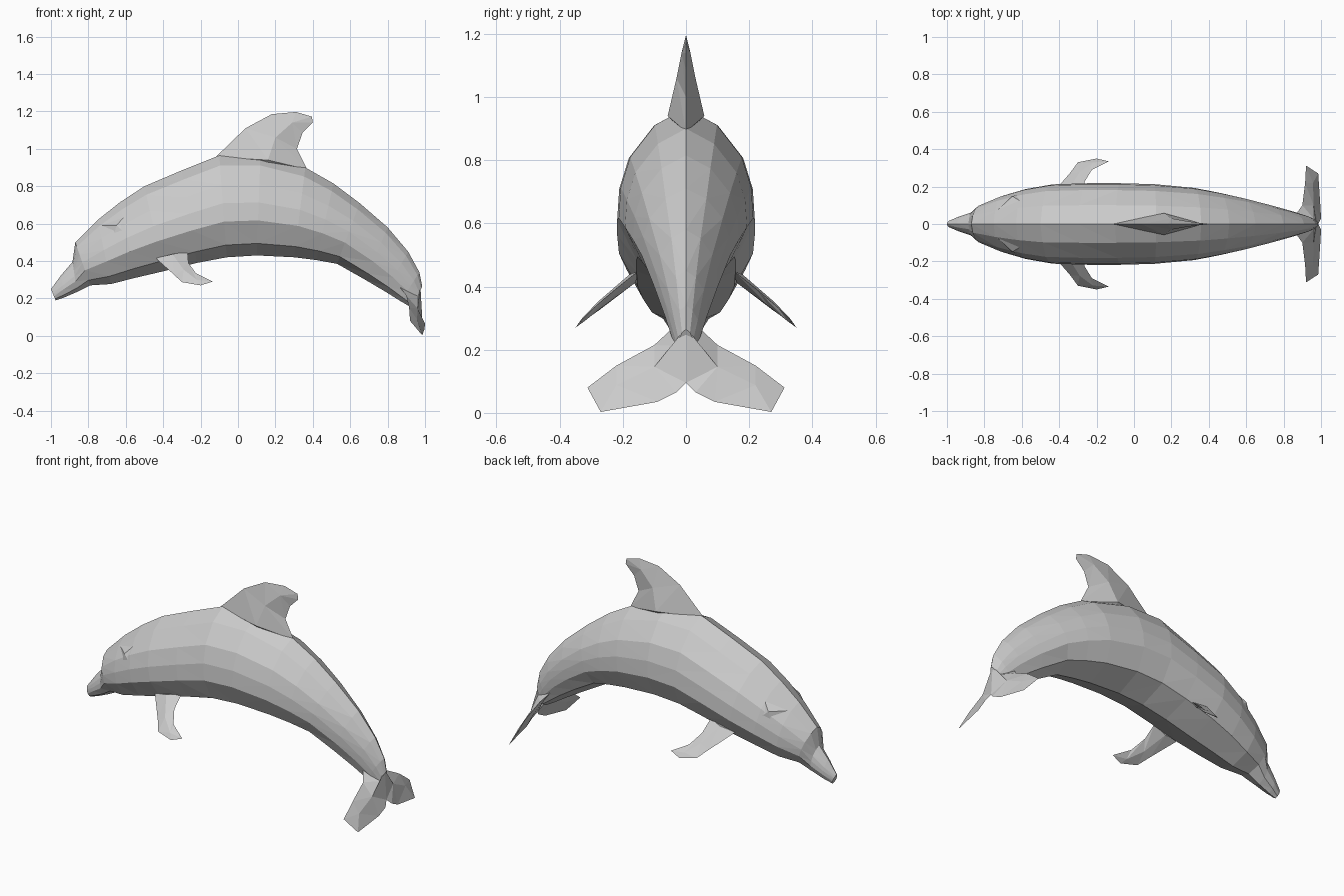
import bpy, bmesh
from mathutils import Vector
from mathutils.bvhtree import BVHTree

if "Cube" in bpy.data.objects:
    bpy.data.objects.remove(bpy.data.objects["Cube"])

grey = bpy.data.materials.new("dolphin grey")
grey.diffuse_color = (0.6, 0.6, 0.6, 1)
grey.use_nodes = True
grey.node_tree.nodes["Principled BSDF"].inputs["Base Color"].default_value = grey.diffuse_color


def finish(name, bm, mirror=False):
    """Flat-shaded object, optionally mirrored across the y = 0 plane."""
    bmesh.ops.recalc_face_normals(bm, faces=bm.faces)
    if mirror:
        copy = bmesh.ops.duplicate(bm, geom=bm.verts[:] + bm.edges[:] + bm.faces[:])["geom"]
        for g in copy:
            if isinstance(g, bmesh.types.BMVert):
                g.co.y *= -1
        bmesh.ops.reverse_faces(bm, faces=[g for g in copy if isinstance(g, bmesh.types.BMFace)])
    me = bpy.data.meshes.new(name)
    bm.to_mesh(me)
    bm.free()
    me.materials.append(grey)
    bpy.context.collection.objects.link(bpy.data.objects.new(name, me))


def blade(name, rim, ridge, offset, mirror):
    """Thin lens: a rim loop joined to a raised ridge line on each side.
    ridge: (point, thickness); each rim edge fans to its nearest ridge point."""
    bm = bmesh.new()
    edge = [bm.verts.new(p) for p in rim]
    n = len(edge)
    off = Vector(offset).normalized()
    for side in (1, -1):
        mid = [bm.verts.new(Vector(p) + off * (t * side)) for p, t in ridge]
        near = [min(mid, key=lambda m: (m.co - e.co).length) for e in edge]
        for i in range(n):
            a, b, p, q = edge[i], edge[(i + 1) % n], near[i], near[(i + 1) % n]
            bm.faces.new((a, b, p))
            i0, i1 = mid.index(p), mid.index(q)
            step = 1 if i1 > i0 else -1
            for k in range(i0, i1, step):
                bm.faces.new((b, mid[k + step], mid[k]))
    finish(name, bm, mirror)


# body: stations of back x, back z, belly x, belly z, half width
stations = [
    (-1.0, .25, -.975, .19, .018), (-.945, .325, -.93, .205, .04),
    (-.885, .395, -.86, .235, .062), (-.87, .50, -.79, .27, .10),
    (-.75, .62, -.68, .277, .15), (-.63, .715, -.55, .31, .187),
    (-.5, .80, -.4, .345, .212), (-.3, .885, -.22, .39, .218),
    (-.1, .965, -.06, .42, .218), (.12, .965, .1, .43, .213),
    (.36, .90, .3, .42, .193), (.51, .815, .42, .405, .168),
    (.65, .71, .53, .385, .14), (.8, .58, .68, .30, .10),
    (.91, .45, .79, .235, .068), (.97, .34, .87, .185, .045),
    (.985, .265, .93, .15, .028)]
# cross-section: fraction from back to belly, fraction of half width
section = [(0, 0), (.1, .46), (.29, .83), (.47, .97), (.65, 1), (.88, .72), (1, 0)]
loop = section + [(t, -w) for t, w in section[-2:0:-1]]
bm = bmesh.new()
rings = [[bm.verts.new((tx + (bx - tx) * t, w * hw, tz + (bz - tz) * t)) for t, w in loop]
         for tx, tz, bx, bz, hw in stations]
for r, s in zip(rings, rings[1:]):
    for i in range(len(loop)):
        j = (i + 1) % len(loop)
        bm.faces.new((r[i], r[j], s[j], s[i]))
bm.faces.new(rings[0])
bm.faces.new(rings[-1])
bmesh.ops.triangulate(bm, faces=bm.faces[:])
skin = BVHTree.FromBMesh(bm)
finish("body", bm)

# eye folds: small ridges set on the skin of the head
bm = bmesh.new()
def on_skin(x, z, lift):
    hit = skin.ray_cast(Vector((x, -1, z)), Vector((0, 1, 0)))[0]
    return bm.verts.new((x, hit.y - lift, z))
brow = [on_skin(*p) for p in ((-.73, .59, .0), (-.65, .59, .018), (-.61, .635, .0),
                              (-.62, .565, .0), (-.66, .55, .0))]
for i in (0, 2, 3, 4):
    bm.faces.new((brow[1], brow[i], brow[{0: 2, 2: 3, 3: 4, 4: 0}[i]]))
bm.faces.new((brow[0], brow[2], brow[3], brow[4]))
finish("eye_folds", bm, True)

# dorsal fin
blade("dorsal_fin",
      [(-.12, 0, .955), (.04, 0, 1.11), (.18, 0, 1.185), (.31, 0, 1.197), (.395, 0, 1.172),
       (.40, 0, 1.14), (.345, 0, 1.085), (.315, 0, 1.0), (.37, 0, .89), (.15, 0, .88)],
      [((.16, 0, .94), .058), ((.2, 0, 1.06), .03), ((.29, 0, 1.14), .014)],
      (0, 1, 0), False)

# flippers
blade("flippers",
      [(-.44, .16, .415), (-.34, .275, .325), (-.30, .33, .287), (-.20, .35, .27),
       (-.135, .335, .29), (-.225, .29, .335), (-.265, .225, .39), (-.27, .15, .45)],
      [((-.35, .17, .425), .016), ((-.29, .27, .345), .011), ((-.22, .325, .295), .006)],
      (0, .65, .75), True)

# tail flukes
blade("tail_flukes",
      [(.975, 0, .27), (.85, .03, .28), (.90, .10, .215), (.915, .22, .15), (.92, .312, .08),
       (.985, .27, .003), (.997, .09, .035), (1.0, .03, .065), (.985, 0, .095)],
      [((.945, .025, .2), .022), ((.95, .1, .14), .012), ((.952, .22, .085), .006)],
      (.85, 0, .5), True)
